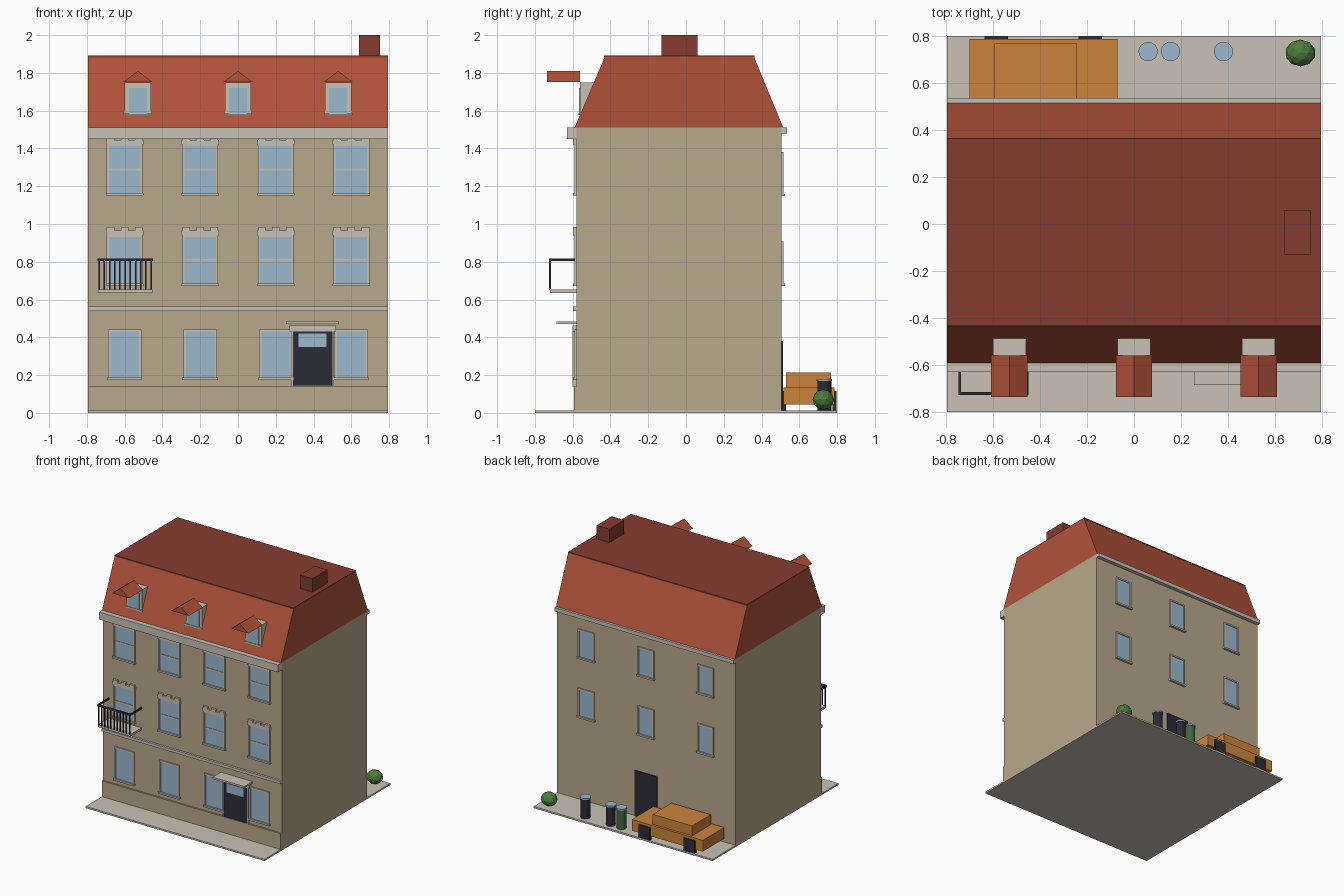
import bpy, bmesh

cube = bpy.data.objects.get("Cube")
if cube:
    bpy.data.objects.remove(cube, do_unlink=True)


def material(name, hexcode):
    srgb = [int(hexcode[i:i + 2], 16) / 255 for i in (0, 2, 4)]
    col = [c / 12.92 if c <= 0.04045 else ((c + 0.055) / 1.055) ** 2.4 for c in srgb] + [1]
    m = bpy.data.materials.new(name)
    m.use_nodes = True
    m.diffuse_color = col
    bsdf = next(n for n in m.node_tree.nodes if n.type == 'BSDF_PRINCIPLED')
    bsdf.inputs["Base Color"].default_value = col
    return m


WALL = material("tan wall", "b8a88b")
STONE = material("pale stone", "c9c1b5")
GLASS = material("blue glass", "9cb8ce")
DARK = material("dark iron", "2b2b35")
ROOF = material("red tile", "b0523a")
BROWN = material("brown brick", "843c30")
ORANGE = material("orange paint", "cc843c")
LEAF = material("leaf green", "4a7d3c")
GREEN = material("bin green", "3f6b3a")


def finish(name, bm, mat):
    bmesh.ops.recalc_face_normals(bm, faces=bm.faces)
    me = bpy.data.meshes.new(name)
    bm.to_mesh(me)
    bm.free()
    me.materials.append(mat)
    ob = bpy.data.objects.new(name, me)
    bpy.context.scene.collection.objects.link(ob)
    return ob


def prism(name, mat, profile, axis, a, b):
    """Extrude a 2D profile along x (points are y, z) or y (points are x, z)."""
    bm = bmesh.new()
    place = (lambda p: (a, *p)) if axis == 'x' else (lambda p: (p[0], a, p[1]))
    face = bm.faces.new([bm.verts.new(place(p)) for p in profile])
    ext = bmesh.ops.extrude_face_region(bm, geom=[face])
    verts = [v for v in ext["geom"] if isinstance(v, bmesh.types.BMVert)]
    bmesh.ops.translate(bm, verts=verts, vec=(b - a, 0, 0) if axis == 'x' else (0, b - a, 0))
    return finish(name, bm, mat)


def box(name, mat, x, y, z):
    profile = [(y[0], z[0]), (y[1], z[0]), (y[1], z[1]), (y[0], z[1])]
    return prism(name, mat, profile, 'x', *x)


def cylinder(name, mat, x, y, z, r, sides=16):
    bm = bmesh.new()
    bmesh.ops.create_cone(bm, cap_ends=True, segments=sides, radius1=r, radius2=r, depth=z[1] - z[0])
    bmesh.ops.translate(bm, verts=bm.verts, vec=(x, y, (z[0] + z[1]) / 2))
    return finish(name, bm, mat)


W = 0.795            # half width of the house
FRONT, BACK = -0.58, 0.505


def window(name, cx, z0, z1, half, wall, side, rim=0.012, sill=0.013):
    """Glass, a thin surround and a sill; side is -1 for front, 1 for back."""
    def span(depth):
        return sorted((wall - side * 0.01, wall + side * depth))
    box(name + "_glass", GLASS, (cx - half, cx + half), span(0.004), (z0, z1))
    for s in (-1, 1):
        x = sorted((cx + s * half, cx + s * (half + rim)))
        box(name + "_jamb", STONE, x, span(0.01), (z0, z1))
    box(name + "_lintel", STONE, (cx - half - rim, cx + half + rim), span(0.01), (z1, z1 + rim))
    sw = half + rim + 0.005
    box(name + "_sill", STONE, (cx - sw, cx + sw), span(0.018), (z0 - sill, z0))


# Ground slab and main walls
box("pavement", STONE, (-W, W), (-0.8, 0.8), (0, 0.013))
box("walls", WALL, (-W, W), (FRONT, BACK), (0.005, 1.51))
box("plinth", WALL, (-W, W), (-0.593, FRONT), (0.005, 0.14))
box("belt_course", STONE, (-W, W), (-0.598, FRONT), (0.54, 0.562))
box("front_cornice", STONE, (-W, W), (-0.63, FRONT), (1.45, 1.51))
box("rear_cornice", STONE, (-W, W), (BACK, 0.535), (1.48, 1.51))

# Mansard roof, flat cap and chimney
prism("mansard_roof", ROOF, [(-0.59, 1.51), (0.515, 1.51), (0.36, 1.885), (-0.43, 1.885)], 'x', -W, W)
box("roof_cap", BROWN, (-W, W), (-0.433, 0.363), (1.882, 1.892))
box("chimney", BROWN, (0.64, 0.752), (-0.13, 0.06), (1.885, 2.0))

# Dormers with projecting gables
for cx in (-0.53, 0, 0.53):
    box("dormer_body", STONE, (cx - 0.07, cx + 0.07), (-0.56, -0.47), (1.58, 1.75))
    box("dormer_glass", GLASS, (cx - 0.048, cx + 0.048), (-0.566, -0.55), (1.585, 1.72))
    box("dormer_sill", STONE, (cx - 0.075, cx + 0.075), (-0.57, -0.55), (1.577, 1.588))
    prism("dormer_gable", ROOF, [(cx - 0.077, 1.752), (cx + 0.077, 1.752), (cx, 1.81)], 'y', -0.735, -0.56)

# Front windows
for cx in (-0.6, -0.2, 0.2, 0.6):
    window("ground_window", cx, 0.187, 0.43, 0.076, FRONT, -1)
    for lift in (0, 0.48):
        window("upper_window", cx, 0.685, 0.932, 0.083, FRONT, -1)if lift == 0 else \
            window("top_window", cx, 0.685 + lift, 0.932 + lift, 0.083, FRONT, -1)
        box("sash_bar", STONE, (cx - 0.083, cx + 0.083), (-0.588, FRONT), (0.803 + lift, 0.815 + lift))
        box("window_header", STONE, (cx - 0.1, cx + 0.1), (-0.597, FRONT), (0.94 + lift, 0.966 + lift))
        for dx in (-0.075, 0, 0.075):
            box("header_block", STONE, (cx + dx - 0.02, cx + dx + 0.02), (-0.597, FRONT),
                (0.966 + lift, 0.983 + lift))

# Front door with canopy
box("front_door", DARK, (0.292, 0.5), (-0.597, FRONT), (0.145, 0.43))
box("door_light", GLASS, (0.32, 0.468), (-0.6, -0.59), (0.348, 0.42))
for x in (0.283, 0.5):
    box("door_jamb", STONE, (x, x + 0.009), (-0.6, FRONT), (0.14, 0.43))
box("door_lintel", STONE, (0.272, 0.52), (-0.6, FRONT), (0.43, 0.462))
box("door_canopy", STONE, (0.255, 0.535), (-0.685, FRONT), (0.47, 0.485))

# Balcony
box("balcony_floor", STONE, (-0.742, -0.452), (-0.72, FRONT), (0.635, 0.653))
box("balcony_rail", DARK, (-0.745, -0.449), (-0.726, -0.714), (0.803, 0.817))
for x in (-0.745, -0.458):
    box("balcony_side_rail", DARK, (x, x + 0.009), (-0.72, FRONT), (0.803, 0.817))
for i in range(11):
    x = -0.739 + i * 0.0275
    box("baluster", DARK, (x, x + 0.008), (-0.724, -0.716), (0.65, 0.805))

# Rear windows and door
for cx in (-0.53, 0, 0.53):
    for z in (0.685, 1.16):
        window("rear_window", cx, z, z + 0.21, 0.06, BACK, 1)
box("rear_door", DARK, (-0.1, 0.1), (BACK, 0.513), (0.013, 0.38))

# Parked car
box("car_body", ORANGE, (-0.7, -0.07), (0.515, 0.787), (0.045, 0.135))
box("car_cabin", ORANGE, (-0.592, -0.242), (0.53, 0.768), (0.135, 0.215))
for x in (-0.635, -0.235):
    for y in (0.507, 0.775):
        box("car_wheel", DARK, (x, x + 0.1), (y, y + 0.022), (0.004, 0.115))

# Bins
for x, mat in ((0.06, GREEN), (0.155, DARK), (0.38, DARK)):
    cylinder("bin_body", mat, x, 0.733, (0.013, 0.168), 0.036)
    cylinder("bin_lid", GLASS, x, 0.733, (0.168, 0.18), 0.041)

# Bush
bm = bmesh.new()
bmesh.ops.create_icosphere(bm, subdivisions=2, radius=1)
bmesh.ops.scale(bm, verts=bm.verts, vec=(0.065, 0.057, 0.054))
bmesh.ops.translate(bm, verts=bm.verts, vec=(0.707, 0.727, 0.07))
finish("bush", bm, LEAF)
